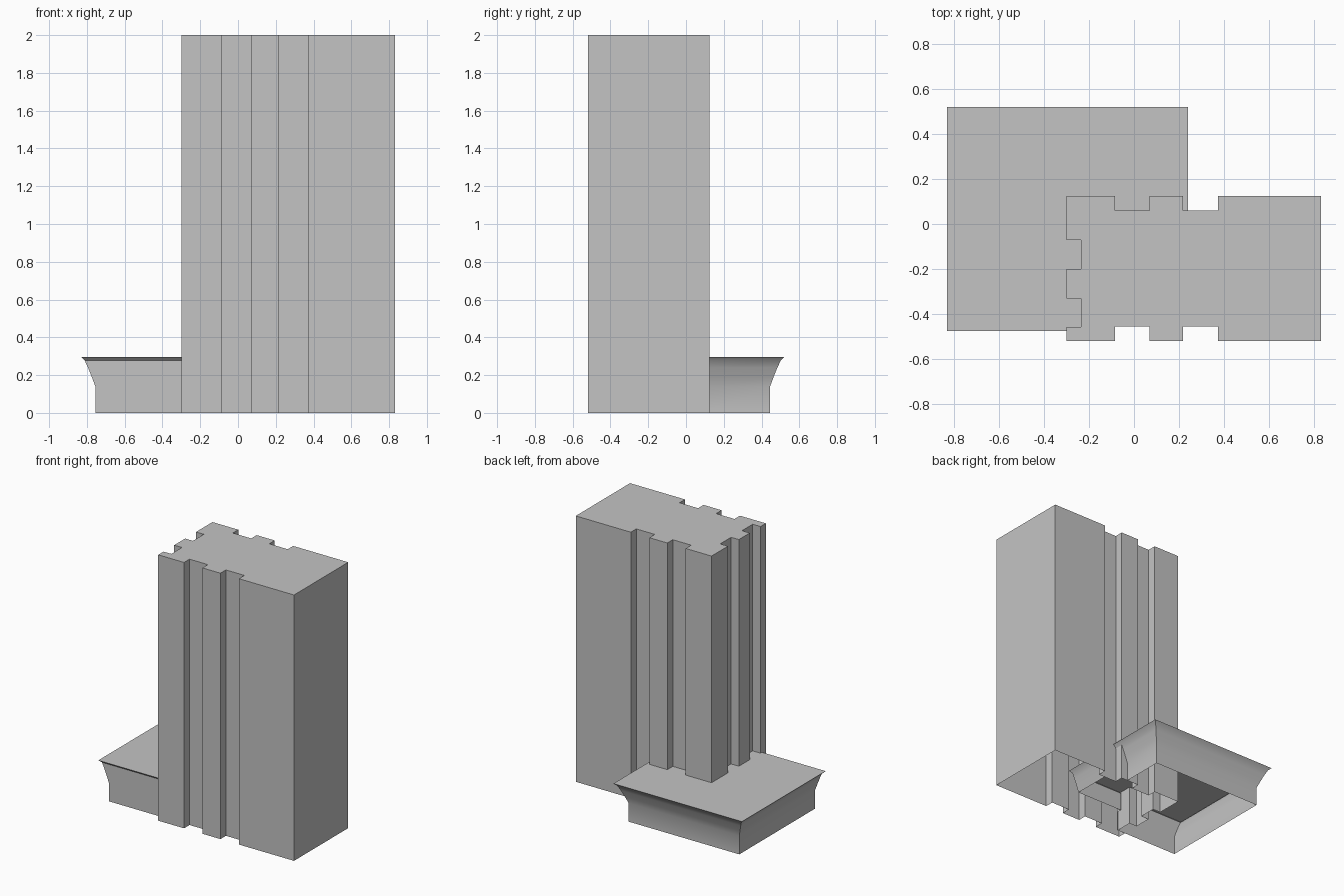
import bpy, bmesh, math

cube = bpy.data.objects.get("Cube")
if cube:
    bpy.data.objects.remove(cube, do_unlink=True)

# Single plain grey finish
grey = bpy.data.materials.new("plain_grey")
grey.use_nodes = True
colour = (0.55, 0.55, 0.55, 1)
grey.diffuse_color = colour
grey.node_tree.nodes["Principled BSDF"].inputs["Base Color"].default_value = colour


def shell(name, rings, skip=lambda level, side: False):
    """Skin stacked outlines, highest last, capped on top and open below."""
    bm = bmesh.new()
    loops = [[bm.verts.new(p) for p in ring] for ring in rings]
    n = len(loops[0])
    for level, (low, high) in enumerate(zip(loops, loops[1:])):
        for i in range(n):
            if not skip(level, i):
                j = (i + 1) % n
                bm.faces.new((low[i], low[j], high[j], high[i]))
    bm.faces.new(loops[-1])
    bmesh.ops.delete(bm, geom=[v for v in bm.verts if not v.link_faces], context='VERTS')
    mesh = bpy.data.meshes.new(name)
    bm.to_mesh(mesh)
    bm.free()
    obj = bpy.data.objects.new(name, mesh)
    bpy.context.collection.objects.link(obj)
    mesh.materials.append(grey)
    return obj


# Tower: rectangular plan with vertical slots in three sides
left, right, front, back, depth = -0.30, 0.83, -0.52, 0.125, 0.065
x_slots = [(-0.085, 0.068), (0.218, 0.372)]
y_slots = [(-0.20, -0.07), (-0.457, -0.33)]
plan = [(left, front)]
for a, b in x_slots:
    plan += [(a, front), (a, front + depth), (b, front + depth), (b, front)]
plan += [(right, front), (right, back)]
for a, b in reversed(x_slots):
    plan += [(b, back), (b, back - depth), (a, back - depth), (a, back)]
plan.append((left, back))
for a, b in y_slots:
    plan += [(left, b), (left + depth, b), (left + depth, a), (left, a)]
shell("tower", [[(x, y, z) for x, y in plan] for z in (0, 2)])


# Podium: flared on three sides, upright in front, stepped back inside the tower
def podium_ring(inset, z):
    x0, x1, y1 = -0.83 + inset, 0.24 - inset, 0.52 - inset
    lip = min(inset, 0.018)
    y0, inner = -0.475 + lip, -0.43 + lip
    step = -0.225
    outline = [(x0, y0), (step, y0), (step, inner), (x1, inner),
               (x1, back), (x1, y1), (x0, y1)]
    return [(x, y, z) for x, y in outline]


profile = [(0.075, 0), (0.075, 0.14), (0.056, 0.19), (0.036, 0.24),
           (0.018, 0.278), (0, 0.295)]
podium = shell("podium", [podium_ring(*p) for p in profile],
               lambda level, side: level == 0 and side in (1, 2, 3))

# Soft shading over the flare only
bpy.ops.object.select_all(action='DESELECT')
podium.select_set(True)
bpy.context.view_layer.objects.active = podium
bpy.ops.object.shade_smooth_by_angle(angle=math.radians(24))
